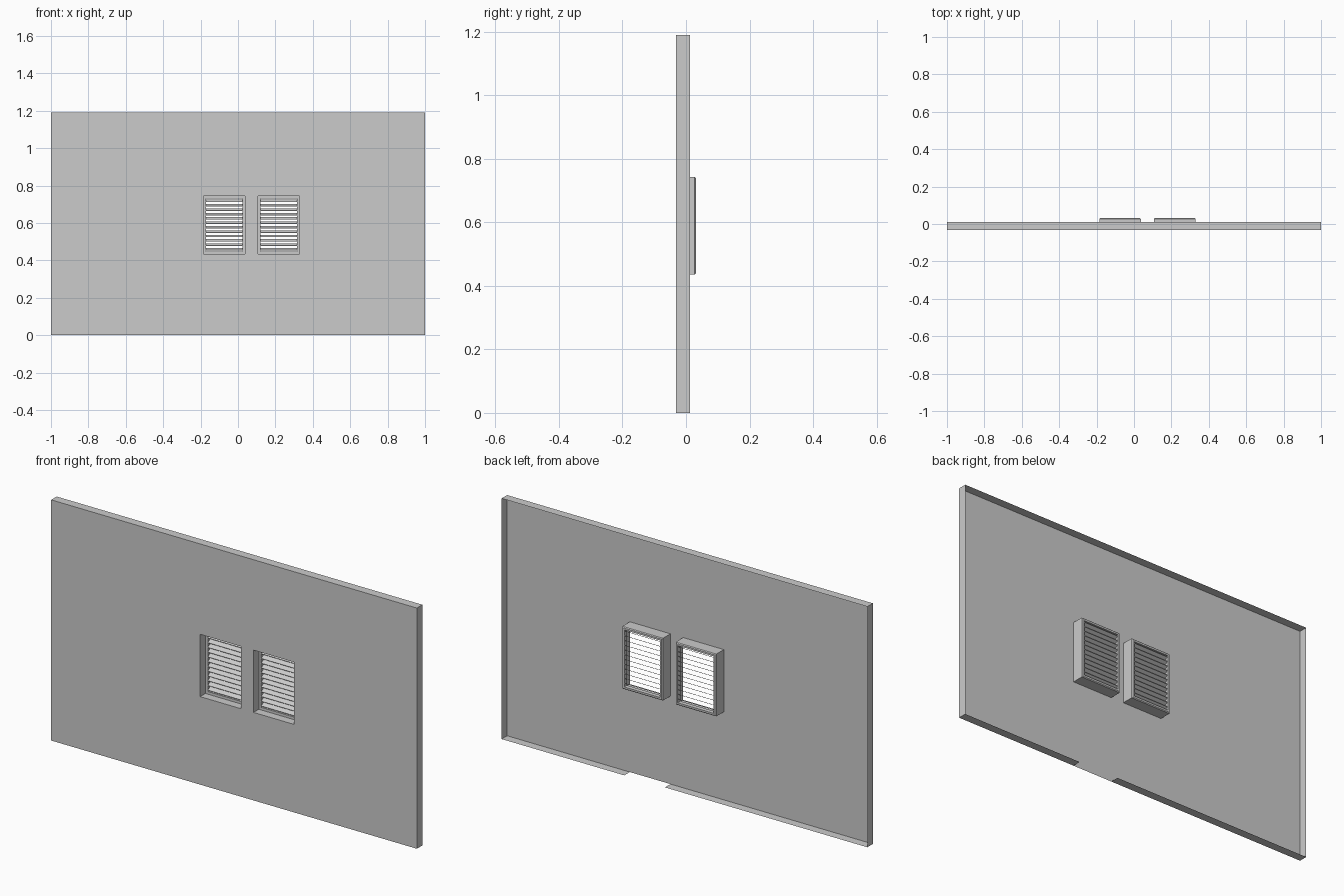
import bpy, bmesh
from mathutils import Vector

if "Cube" in bpy.data.objects:
    bpy.data.objects.remove(bpy.data.objects["Cube"])

Y_FRONT, Y_RIM, Y_BACK = -0.031, 0.012, 0.031
HEIGHT = 1.19
WINDOWS = [(-0.185, 0.037), (0.107, 0.329)]
Z0, Z1 = 0.435, 0.743
LIP = 0.013
SLATS = 12


def make_object(name, build):
    bm = bmesh.new()
    build(bm)
    bmesh.ops.remove_doubles(bm, verts=bm.verts, dist=1e-5)
    mesh = bpy.data.meshes.new(name)
    bm.to_mesh(mesh)
    bm.free()
    obj = bpy.data.objects.new(name, mesh)
    bpy.context.collection.objects.link(obj)
    return obj


def face(bm, *pts):
    return bm.faces.new([bm.verts.new(p) for p in pts])


def rect(x0, x1, z0, z1, y):
    return [Vector(p) for p in ((x0, y, z0), (x1, y, z0), (x1, y, z1), (x0, y, z1))]


# Wall: thin front sheet with two openings and folded-back rim
def build_wall(bm):
    xs = [-1.0] + [x for w in WINDOWS for x in w] + [1.0]
    zs = [0.0, Z0, Z1, HEIGHT]
    for i in range(5):
        for j in range(3):
            if j == 1 and i in (1, 3):
                continue
            face(bm, *rect(xs[i], xs[i + 1], zs[j], zs[j + 1], Y_FRONT))
        a, b = xs[i], xs[i + 1]
        face(bm, (a, Y_FRONT, HEIGHT), (b, Y_FRONT, HEIGHT), (b, Y_RIM, HEIGHT), (a, Y_RIM, HEIGHT))
        if i != 3:  # notch in the bottom rim
            face(bm, (a, Y_RIM, 0), (b, Y_RIM, 0), (b, Y_FRONT, 0), (a, Y_FRONT, 0))
    for j in range(3):
        a, b = zs[j], zs[j + 1]
        face(bm, (1, Y_FRONT, a), (1, Y_RIM, a), (1, Y_RIM, b), (1, Y_FRONT, b))
        face(bm, (-1, Y_RIM, a), (-1, Y_FRONT, a), (-1, Y_FRONT, b), (-1, Y_RIM, b))


# Louvre housing: stacked rectangular loops with a chamfered back lip
def build_housing(x0, x1):
    def build(bm):
        profile = [(0, Y_FRONT), (0, Y_BACK - 0.004), (0.004, Y_BACK),
                   (LIP, Y_BACK), (LIP, 0.010), (0, 0.010)]
        loops = [rect(x0 + d, x1 - d, Z0 + d, Z1 - d, y) for d, y in profile]
        for a, b in zip(loops, loops[1:]):
            for k in range(4):
                n = (k + 1) % 4
                face(bm, a[k], a[n], b[n], b[k])
    return build


# Slats: slanted thin blades, high at the back and low at the front
def build_slats(x0, x1):
    def build(bm):
        a, b = x0 + LIP, x1 - LIP
        pitch = (Z1 - Z0 - 2 * LIP) / SLATS
        t, h = 0.0008, 0.0057
        for i in range(SLATS):
            z = Z0 + LIP + (i + 0.5) * pitch
            prof = [(0.010, z - h - t), (0.029, z + h - t),
                    (0.029, z + h + t), (0.010, z - h + t)]
            for k in range(4):
                p, q = prof[k], prof[(k + 1) % 4]
                face(bm, (a, *p), (b, *p), (b, *q), (a, *q))
            face(bm, *[(a, *p) for p in prof])
            face(bm, *[(b, *p) for p in reversed(prof)])
        bmesh.ops.remove_doubles(bm, verts=bm.verts, dist=1e-5)
        bmesh.ops.recalc_face_normals(bm, faces=bm.faces)
    return build


make_object("wall_panel", build_wall)
for side, (x0, x1) in zip(("left", "right"), WINDOWS):
    make_object(f"{side}_vent_housing", build_housing(x0, x1))
    make_object(f"{side}_vent_slats", build_slats(x0, x1))
